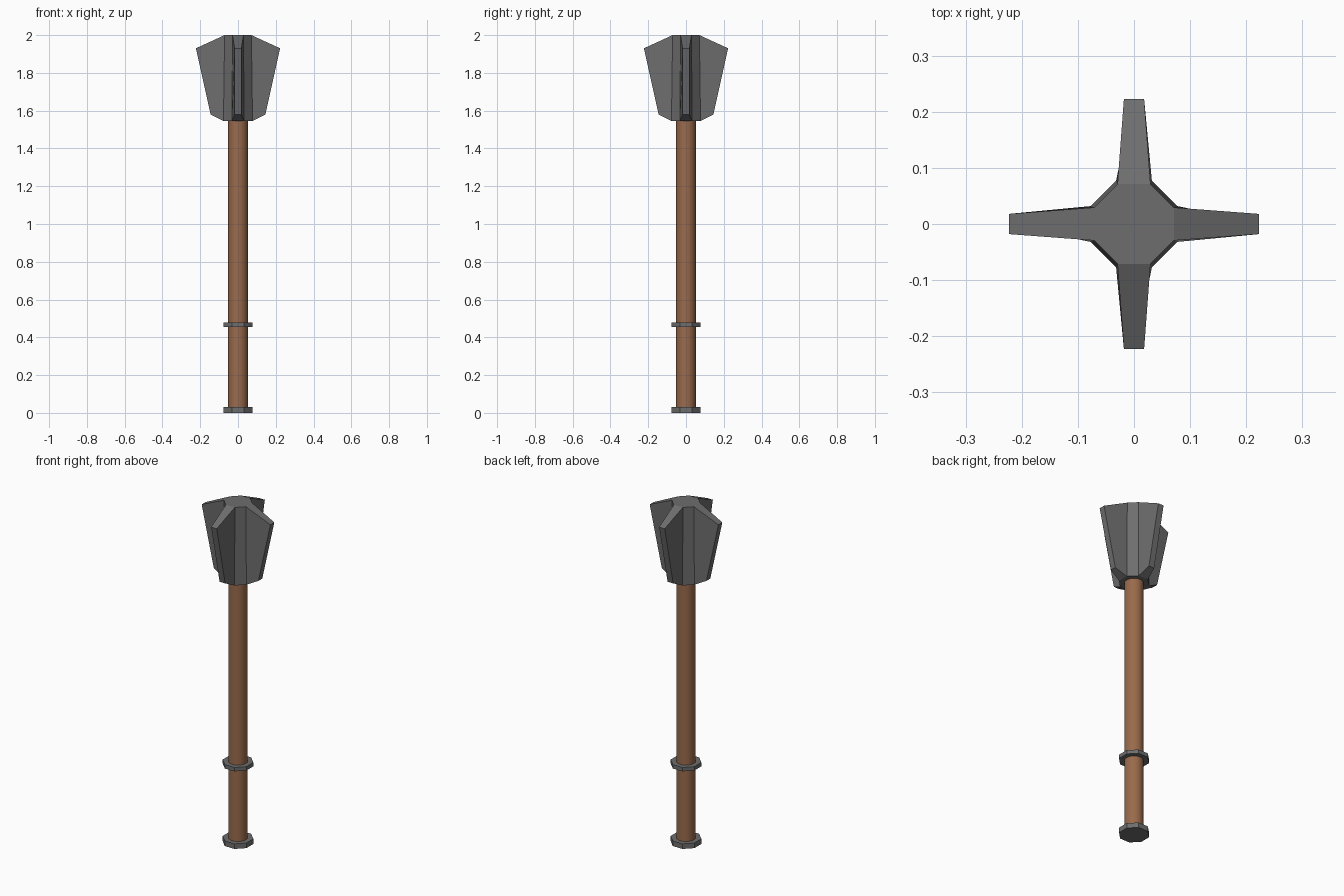
import bpy, bmesh, math
from mathutils import Matrix, Vector

if "Cube" in bpy.data.objects:
    bpy.data.objects.remove(bpy.data.objects["Cube"])


def material(name, colour):
    m = bpy.data.materials.new(name)
    m.diffuse_color = (*colour, 1)
    m.use_nodes = True
    m.node_tree.nodes["Principled BSDF"].inputs["Base Color"].default_value = m.diffuse_color
    return m


steel = material("dark_steel", (0.155, 0.155, 0.155))
wood = material("brown_wood", (0.32, 0.145, 0.072))


def prism(sides, z0, z1, r0, r1, turn=0.0):
    bm = bmesh.new()
    place = Matrix.Translation((0, 0, (z0 + z1) / 2)) @ Matrix.Rotation(turn, 4, 'Z')
    bmesh.ops.create_cone(bm, cap_ends=True, segments=sides, radius1=r0,
                          radius2=r1, depth=z1 - z0, matrix=place)
    return bm


def finish(bm, name, mat):
    bmesh.ops.recalc_face_normals(bm, faces=bm.faces)
    mesh = bpy.data.meshes.new(name)
    bm.to_mesh(mesh)
    bm.free()
    mesh.materials.append(mat)
    ob = bpy.data.objects.new(name, mesh)
    bpy.context.collection.objects.link(ob)
    return ob


EIGHTH = math.pi / 8
K = 1 / math.cos(EIGHTH)  # flat distance to corner radius

# Round wooden shaft
shaft = finish(prism(24, 0.02, 1.56, 0.052, 0.052), "shaft", wood)
bpy.context.view_layer.objects.active = shaft
shaft.select_set(True)
bpy.ops.object.shade_smooth_by_angle(angle=math.radians(40))

# Eight-sided pommel and grip ring
finish(prism(8, 0.0, 0.03, 0.077 * K, 0.077 * K, EIGHTH), "pommel", steel)
finish(prism(8, 0.455, 0.478, 0.077 * K, 0.077 * K, EIGHTH), "grip_ring", steel)

# Head: eight-sided core with four flanges pulled out of its axis-facing sides
bm = prism(8, 1.545, 2.0, 0.077 * K, 0.071 * K, EIGHTH)
bm.normal_update()
sides = [f for f in bm.faces if max(abs(f.normal.x), abs(f.normal.y)) > 0.97]
for face in sides:
    n = face.normal
    out = Vector((round(n.x), round(n.y), 0))
    across = Vector((-out.y, out.x, 0))
    tip = bmesh.ops.extrude_discrete_faces(bm, faces=[face])["faces"][0]
    for v in tip.verts:
        side = math.copysign(0.018, v.co.dot(across))
        reach, z = (0.223, 1.93) if v.co.z > 1.8 else (0.145, 1.58)
        v.co = out * reach + across * side + Vector((0, 0, z))
finish(bm, "flanged_head", steel)
